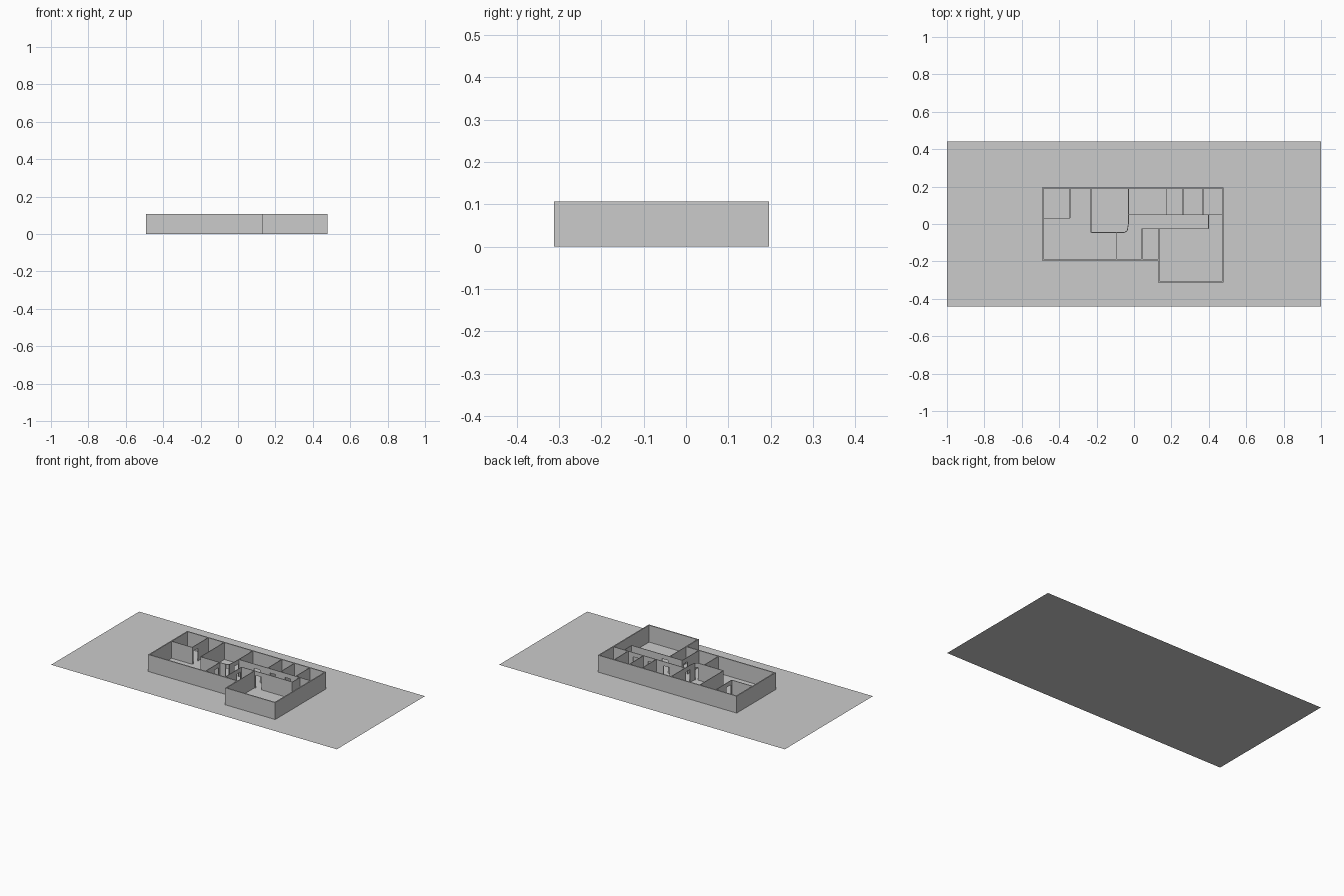
import bpy, bmesh
from mathutils import Vector

if "Cube" in bpy.data.objects:
    bpy.data.objects.remove(bpy.data.objects["Cube"])

H = 0.107        # wall height
DOOR_H = 0.08    # door opening height
T_OUT = 0.007    # outer wall thickness
T_IN = 0.004     # partition thickness


def add_object(name, bm):
    bmesh.ops.recalc_face_normals(bm, faces=bm.faces)
    mesh = bpy.data.meshes.new(name)
    bm.to_mesh(mesh)
    bm.free()
    obj = bpy.data.objects.new(name, mesh)
    bpy.context.collection.objects.link(obj)
    return obj


def prism(bm, pts, z0, z1):
    low = [bm.verts.new((x, y, z0)) for x, y in pts]
    top = [bm.verts.new((x, y, z1)) for x, y in pts]
    n = len(pts)
    bm.faces.new(low)
    bm.faces.new(top)
    for i in range(n):
        j = (i + 1) % n
        bm.faces.new((low[i], low[j], top[j], top[i]))


def partition(name, path, doors=()):
    """Thin wall along a path; doors are (segment, start, end) distances."""
    bm = bmesh.new()
    for s, (a, b) in enumerate(zip(path, path[1:])):
        a, b = Vector(a), Vector(b)
        length = (b - a).length
        u = (b - a) / length
        side = Vector((-u.y, u.x)) * T_IN / 2

        def piece(d0, d1, z0):
            p, q = a + u * d0, a + u * d1
            prism(bm, [p - side, q - side, q + side, p + side], z0, H)

        at = 0.0
        for d0, d1 in sorted((d[1], d[2]) for d in doors if d[0] == s):
            piece(at, d0, 0)
            piece(d0, d1, DOOR_H)   # lintel
            at = d1
        piece(at, length, 0)
    return add_object(name, bm)


# Ground sheet
bm = bmesh.new()
bm.faces.new([bm.verts.new((x, y, 0)) for x, y in
              ((-1, -0.44), (1, -0.44), (1, 0.44), (-1, 0.44))])
add_object("ground_sheet", bm)

# Outer wall ring with the projecting front bay
outer = [(-0.492, 0.196), (-0.492, -0.195), (0.129, -0.195),
         (0.129, -0.312), (0.479, -0.312), (0.479, 0.196)]
signs = [(1, -1), (1, 1), (1, 1), (1, 1), (-1, 1), (-1, -1)]
inner = [(x + sx * T_OUT, y + sy * T_OUT)
         for (x, y), (sx, sy) in zip(outer, signs)]
bm = bmesh.new()
rings = [[bm.verts.new((x, y, z)) for x, y in pts]
         for pts, z in ((outer, 0), (outer, H), (inner, H), (inner, 0))]
for k in range(4):
    r, s = rings[k], rings[(k + 1) % 4]
    for i in range(6):
        j = (i + 1) % 6
        bm.faces.new((r[i], r[j], s[j], s[i]))
add_object("outer_wall", bm)

# Interior partitions
BACK, FRONT, LEFT, RIGHT = 0.19, -0.189, -0.486, 0.473
partition("corner_room_wall", [(LEFT, 0.031), (-0.342, 0.031), (-0.342, BACK)],
          [(1, 0.012, 0.055)])
partition("middle_room_wall",
          [(-0.23, BACK), (-0.23, -0.046), (-0.053, -0.046), (-0.036, -0.036),
           (-0.03, 0.0), (-0.03, BACK)],
          [(2, 0.0, 0.016), (4, 0.004, 0.044)])
partition("back_corridor_wall", [(-0.03, 0.05), (RIGHT, 0.05)],
          [(0, 0.11, 0.15), (0, 0.22, 0.26), (0, 0.325, 0.365)])
for i, x in enumerate((0.173, 0.262, 0.369)):
    partition(f"back_room_divider_{i + 1}", [(x, 0.05), (x, BACK)])
partition("front_corridor_wall",
          [(0.398, 0.05), (0.398, -0.025), (0.043, -0.025), (0.043, FRONT)],
          [(1, 0.215, 0.255), (2, 0.015, 0.05)])
partition("bay_side_wall", [(0.133, -0.025), (0.133, -0.195)])
partition("front_room_wall", [(-0.095, -0.046), (-0.095, FRONT)],
          [(0, 0.015, 0.055)])
